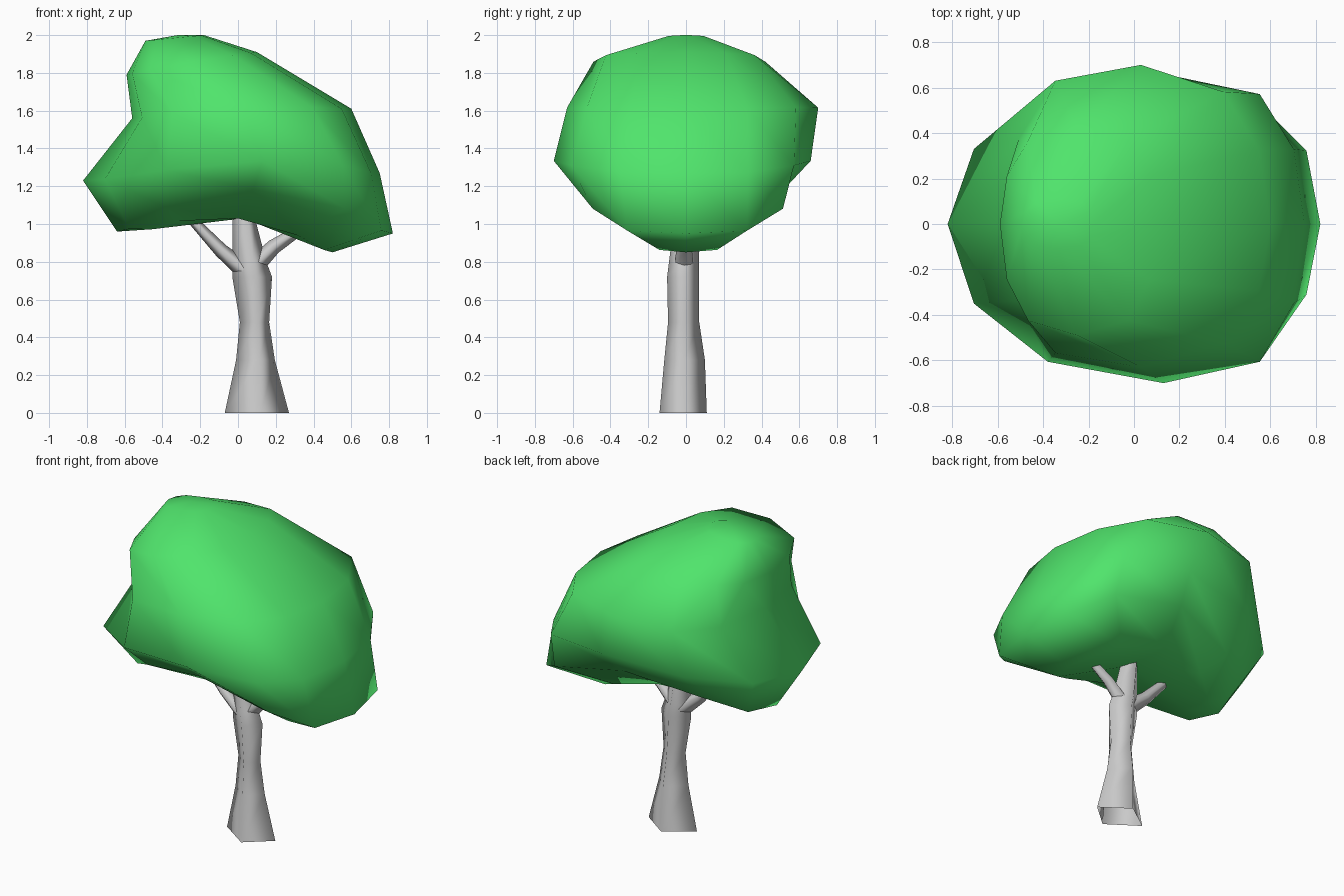
import bpy, bmesh, math
from mathutils import Vector

if "Cube" in bpy.data.objects:
    bpy.data.objects.remove(bpy.data.objects["Cube"])


def make_object(name, bm, color=None):
    bmesh.ops.recalc_face_normals(bm, faces=bm.faces)
    mesh = bpy.data.meshes.new(name)
    bm.to_mesh(mesh)
    bm.free()
    for p in mesh.polygons:
        p.use_smooth = True
    obj = bpy.data.objects.new(name, mesh)
    bpy.context.collection.objects.link(obj)
    if color:
        mat = bpy.data.materials.new(name + "_color")
        mat.diffuse_color = color
        mat.use_nodes = True
        mat.node_tree.nodes["Principled BSDF"].inputs["Base Color"].default_value = mat.diffuse_color
        mesh.materials.append(mat)
    return obj


def loft(name, rings, start=None, end=None, color=None):
    """Bridge equal-sized rings of points, optionally closed by end points."""
    bm = bmesh.new()
    loops = [[bm.verts.new(p) for p in ring] for ring in rings]
    n = len(loops[0])
    for a, b in zip(loops, loops[1:]):
        for i in range(n):
            j = (i + 1) % n
            bm.faces.new((a[i], a[j], b[j], b[i]))
    for tip, ring in ((start, loops[0]), (end, loops[-1])):
        if tip:
            v = bm.verts.new(tip)
            for i in range(n):
                bm.faces.new((v, ring[i], ring[(i + 1) % n]))
    return make_object(name, bm, color)


def canopy_ring(xl, zl, xm, xr, zr, y_front, y_back, lift, e_left, e_right, taper, n=12):
    """Tilted blunt oval: left end, widest x, right end; lifted at the sides."""
    ring = []
    for i in range(n):
        c, s = math.cos(math.tau * i / n), math.sin(math.tau * i / n)
        if c > 0:
            x = xm + (xr - xm) * c ** e_right
        else:
            x = xm + (xl - xm) * abs(c) ** e_left
        y = s * (y_back if s > 0 else y_front) * (1 + taper * c)
        z = zl + (zr - zl) * (x - xl) / (xr - xl) + lift * s ** 4
        ring.append((x, y, z))
    return ring


def branch(name, path, radii):
    """Four-sided limb in the xz plane."""
    pts = [Vector((x, -0.01, z)) for x, z in path]
    rings = []
    for i, p in enumerate(pts):
        d = (pts[min(i + 1, len(pts) - 1)] - pts[max(i - 1, 0)]).normalized()
        side, up = Vector((0, 1, 0)), d.cross(Vector((0, 1, 0)))
        r = radii[i]
        rings.append([p + side * r, p + up * r, p - side * r, p - up * r])
    return loft(name, rings)


# Leafy crown: tilted ovals from top to underside
crown = [
    (-0.49, 1.97, -0.33, -0.18, 2.00, 0.11, 0.11, 0.0, 0.65, 0.65, 0),
    (-0.59, 1.79, -0.25, 0.10, 1.91, 0.49, 0.42, 0.01, 0.65, 0.65, 0),
    (-0.56, 1.56, 0.03, 0.60, 1.61, 0.63, 0.70, 0.03, 0.65, 0.65, -0.08),
    (-0.82, 1.23, 0.13, 0.75, 1.27, 0.70, 0.66, 0.08, 0.9, 0.55, 0.0),
    (-0.64, 0.96, 0.08, 0.82, 0.95, 0.50, 0.52, 0.23, 0.65, 0.6, 0.28),
    (-0.50, 0.97, 0.00, 0.50, 0.85, 0.24, 0.28, 0.12, 0.65, 0.65, 0.2),
]
loft("canopy", [canopy_ring(*r) for r in crown],
     start=(-0.32, 0, 2.0), end=(0.03, 0, 1.03), color=(0.08, 0.78, 0.15, 1))

# Trunk: diamond cross-sections (z, left x, right x, front y, back y)
sections = [
    (0.00, -0.07, 0.27, -0.14, 0.11),
    (0.28, -0.01, 0.195, -0.115, 0.10),
    (0.48, 0.01, 0.165, -0.095, 0.07),
    (0.72, -0.03, 0.18, -0.10, 0.07),
    (0.80, -0.03, 0.15, -0.09, 0.07),
    (1.03, -0.03, 0.09, -0.06, 0.06),
    (1.10, -0.02, 0.07, -0.05, 0.05),
]
loft("trunk", [[(xr, -0.01, z), ((xl + xr) / 2, yb, z), (xl, -0.01, z),
                ((xl + xr) / 2 + 0.02, yf, z)] for z, xl, xr, yf, yb in sections])

# Two side branches
branch("left_branch", [(0.03, 0.76), (-0.09, 0.86), (-0.25, 1.03)], [0.05, 0.038, 0.025])
branch("right_branch", [(0.09, 0.78), (0.19, 0.88), (0.36, 0.99)], [0.05, 0.04, 0.025])
